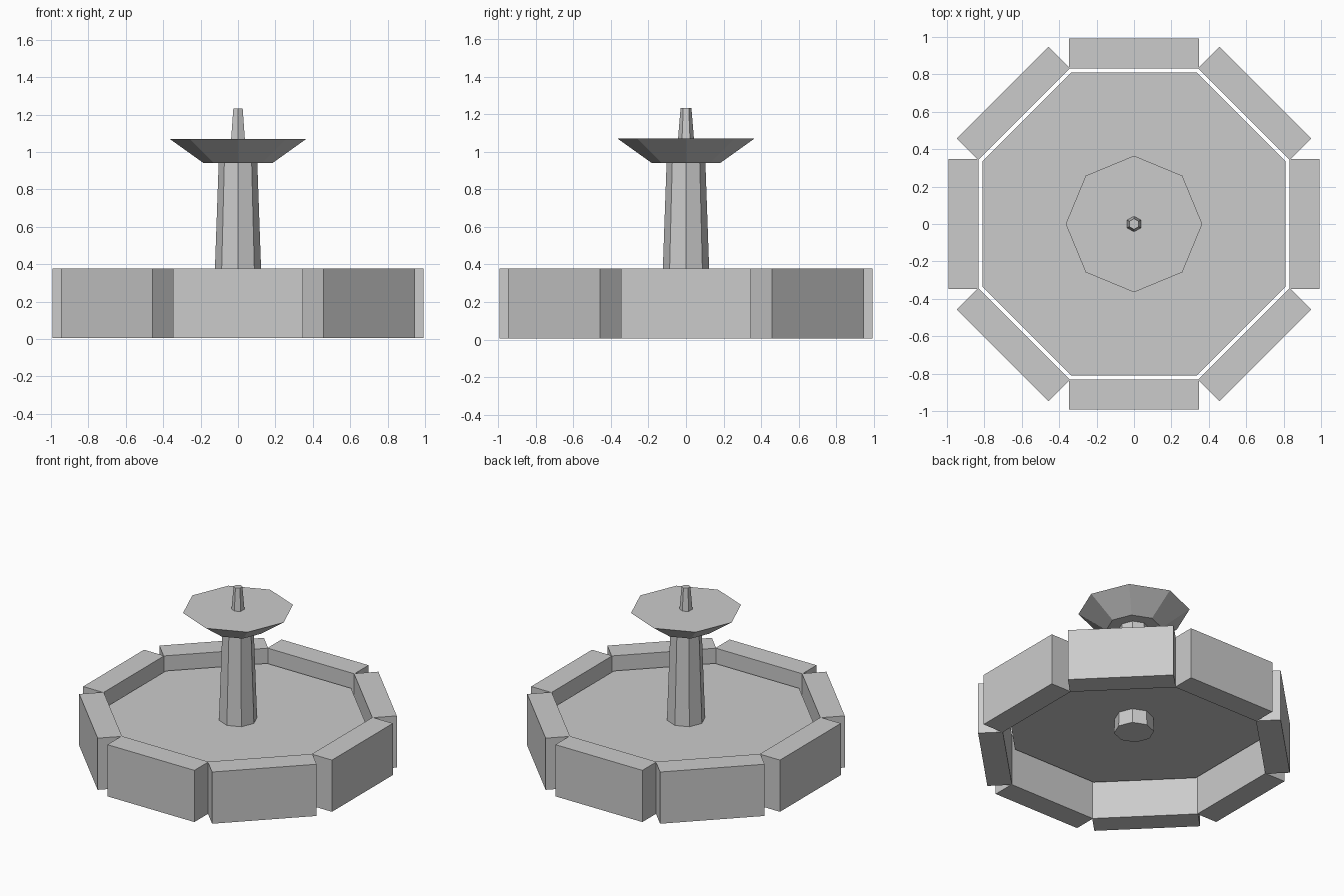
import bpy, math

if "Cube" in bpy.data.objects:
    bpy.data.objects.remove(bpy.data.objects["Cube"])


def frustum(name, sides, r_bottom, r_top, z0, z1, turn=0.0):
    # Flat-faced tapered prism; turn is the angle in degrees of the first corner
    verts = []
    for r, z in ((r_bottom, z0), (r_top, z1)):
        for i in range(sides):
            a = math.radians(turn) + math.tau * i / sides
            verts.append((r * math.cos(a), r * math.sin(a), z))
    faces = [tuple(reversed(range(sides))), tuple(range(sides, 2 * sides))]
    for i in range(sides):
        j = (i + 1) % sides
        faces.append((i, j, sides + j, sides + i))
    mesh = bpy.data.meshes.new(name)
    mesh.from_pydata(verts, [], faces)
    obj = bpy.data.objects.new(name, mesh)
    bpy.context.collection.objects.link(obj)
    return obj


# Basin wall: eight separate stone blocks in a ring
for i in range(8):
    a = math.tau * i / 8
    bpy.ops.mesh.primitive_cube_add(
        size=1,
        location=(0.912 * math.cos(a), 0.912 * math.sin(a), 0.191),
        rotation=(0, 0, a))
    block = bpy.context.object
    block.name = f"wall_block_{i + 1}"
    block.scale = (0.162, 0.694, 0.373)

# Water surface: thin octagon just inside the wall
frustum("water", 8, 0.877, 0.877, 0.265, 0.278, 22.5)

# Central column, dish and spout
frustum("column", 8, 0.131, 0.103, 0.16, 0.95)
frustum("dish", 8, 0.183, 0.365, 0.94, 1.07)
frustum("spout", 6, 0.043, 0.029, 1.06, 1.232, 30)
